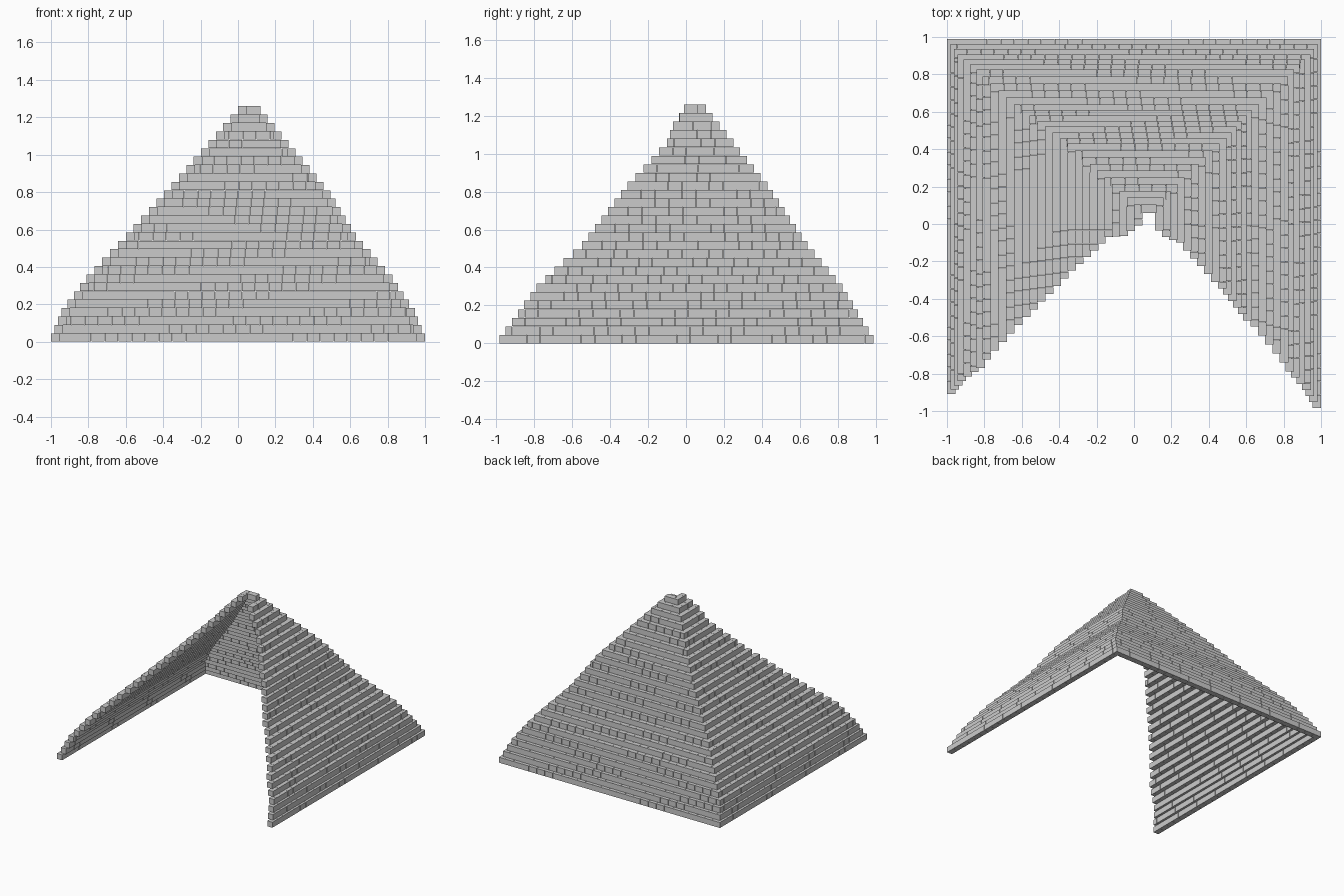
import bpy, bmesh
from mathutils import Matrix, Vector

if "Cube" in bpy.data.objects:
    bpy.data.objects.remove(bpy.data.objects["Cube"])

COURSES, H = 28, 0.045        # number of brick courses and course height
DEPTH, LENGTH, GAP = 0.046, 0.072, 0.0015


def profile(keys, i):
    """Linear interpolation of (course, value) pairs."""
    for (a, va), (b, vb) in zip(keys, keys[1:]):
        if i <= b:
            return va + (vb - va) * (i - a) / (b - a)
    return keys[-1][1]


# Outer faces of the three walls, and the ragged front ends of the side walls
LEFT_X = [(0, -1), (3, -.945), (7, -.81), (12, -.6), (17, -.395), (27, 0)]
RIGHT_X = [(0, 1), (3, .945), (7, .825), (12, .63), (17, .495), (27, .12)]
BACK_Y = [(0, .99), (6, .825), (11, .64), (18, .43), (27, .105)]
LEFT_TIP = [(0, -.91), (6, -.77), (11, -.54), (18, -.25), (23, -.07), (25, -.065), (27, -.01)]
RIGHT_TIP = [(0, -.985), (6, -.79), (11, -.55), (18, -.31), (23, -.1), (25, -.07), (26, -.035), (27, .058)]


def brick(bm, lo, hi):
    lo, hi = Vector(lo), Vector(hi)
    bmesh.ops.create_cube(bm, size=1, matrix=Matrix.Translation((lo + hi) / 2)
                          @ Matrix.Diagonal((hi - lo).to_4d()))


def spans(a, b, stagger):
    """Split a run into bricks, shifted by half a brick on alternate courses."""
    cuts, p = [a], a + LENGTH * (0.5 if stagger else 1)
    while p < b - LENGTH * 0.3:
        cuts.append(p)
        p += LENGTH
    cuts.append(b)
    return [(s + GAP / 2, e - GAP / 2) for s, e in zip(cuts, cuts[1:])]


walls = {n: bmesh.new() for n in ("back_wall", "left_wall", "right_wall")}
for i in range(COURSES):
    z0, z1 = i * H, (i + 1) * H - 0.0005
    xl, xr, yb = (profile(k, i) for k in (LEFT_X, RIGHT_X, BACK_Y))
    # Back wall course
    for s, e in spans(xl, xr, i % 2):
        brick(walls["back_wall"], (s, yb - DEPTH, z0), (e, yb, z1))
    # Side wall courses, running forward from the back wall
    for name, x0, tips in (("left_wall", xl, LEFT_TIP), ("right_wall", xr - DEPTH, RIGHT_TIP)):
        tip = profile(tips, i)
        if yb - DEPTH - tip > 0.01:
            for s, e in spans(tip, yb - DEPTH, i % 2):
                brick(walls[name], (x0, s, z0), (x0 + DEPTH, e, z1))

for name, bm in walls.items():
    mesh = bpy.data.meshes.new(name)
    bm.to_mesh(mesh)
    bm.free()
    bpy.context.collection.objects.link(bpy.data.objects.new(name, mesh))
